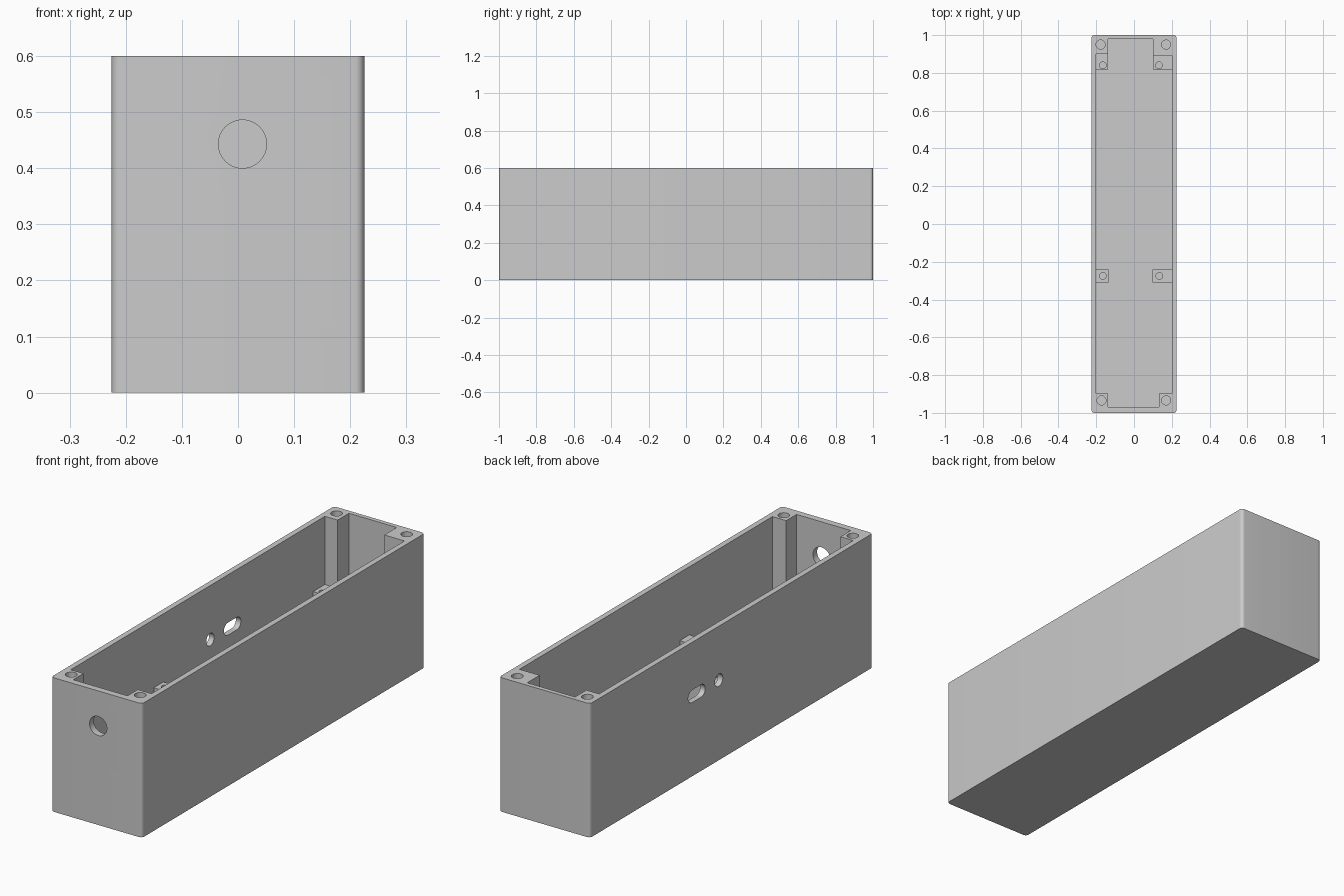
import bpy, bmesh, math

if "Cube" in bpy.data.objects:
    bpy.data.objects.remove(bpy.data.objects["Cube"], do_unlink=True)

W, L, H = 0.225, 1.0, 0.6      # half width, half length, height
FLOOR = 0.03
INNER = 0.2                    # half width of the cavity
STAND_TOP = 0.295

grey = bpy.data.materials.new("light_grey")
grey.use_nodes = True
grey.diffuse_color = (0.6, 0.6, 0.6, 1)
grey.node_tree.nodes["Principled BSDF"].inputs["Base Color"].default_value = (0.6, 0.6, 0.6, 1)


def prism(name, outline, z0, z1):
    """Extrude an outline of (x, y) points from z0 to z1."""
    bm = bmesh.new()
    face = bm.faces.new([bm.verts.new((x, y, z0)) for x, y in outline])
    top = bmesh.ops.extrude_face_region(bm, geom=[face])["geom"]
    verts = [v for v in top if isinstance(v, bmesh.types.BMVert)]
    bmesh.ops.translate(bm, verts=verts, vec=(0, 0, z1 - z0))
    bmesh.ops.recalc_face_normals(bm, faces=bm.faces)
    mesh = bpy.data.meshes.new(name)
    bm.to_mesh(mesh)
    bm.free()
    mesh.materials.append(grey)
    obj = bpy.data.objects.new(name, mesh)
    bpy.context.collection.objects.link(obj)
    return obj


def rect(x0, x1, y0, y1):
    return [(x0, y0), (x1, y0), (x1, y1), (x0, y1)]


def rounded(x, y, hx, hy, r, steps=8):
    """Rectangle outline with rounded corners; a circle when hx = hy = r."""
    pts = []
    for i, (sx, sy) in enumerate([(1, 1), (-1, 1), (-1, -1), (1, -1)]):
        for k in range(steps + 1):
            a = math.radians(90) * (i + k / steps)
            p = (x + sx * (hx - r) + r * math.cos(a), y + sy * (hy - r) + r * math.sin(a))
            if not pts or math.dist(p, pts[-1]) > 1e-5:
                pts.append(p)
    if math.dist(pts[0], pts[-1]) < 1e-5:
        pts.pop()
    return pts


def hole(x, y, r, z0, z1):
    return prism("hole_cutter", rounded(x, y, r, r, r), z0, z1)


def activate(obj):
    bpy.ops.object.select_all(action="DESELECT")
    obj.select_set(True)
    bpy.context.view_layer.objects.active = obj


def cut(obj, cutter):
    cutter.hide_render = True
    bpy.context.view_layer.update()
    activate(obj)
    mod = obj.modifiers.new("cut", "BOOLEAN")
    mod.operation = "DIFFERENCE"
    mod.solver = "EXACT"
    mod.object = cutter
    bpy.ops.object.modifier_apply(modifier=mod.name)
    bpy.data.objects.remove(cutter, do_unlink=True)


def smooth(obj):
    activate(obj)
    bpy.ops.object.shade_smooth_by_angle(angle=math.radians(30))


# Outer shell with rounded vertical edges
box = prism("box_shell", rounded(0, 0, W, L, 0.016), 0, H)

# Cavity, leaving a full-height post in each corner
cut(box, prism("cavity_cutter", [
    (-0.137, -0.97), (0.132, -0.97), (0.132, -0.897), (INNER, -0.897),
    (INNER, 0.892), (0.1, 0.892), (0.1, 0.98), (-0.137, 0.98),
    (-0.137, 0.9), (-INNER, 0.9), (-INNER, -0.897), (-0.137, -0.897),
], FLOOR, H + 0.1))

# Screw holes in the corner posts
for x, y in [(-0.172, -0.934), (0.17, -0.934), (-0.177, 0.95), (0.17, 0.95)]:
    cut(box, hole(x, y, 0.024, 0.35, H + 0.1))

# Round cable hole through the front wall
front_cutter = hole(0, 0, 0.043, -0.05, 0.05)
front_cutter.rotation_euler.x = math.radians(90)
front_cutter.location = (0.008, -L, 0.443)
cut(box, front_cutter)

# Round hole and slot through the -x wall
for y, half in [(0.089, 0.028), (0.246, 0.06)]:
    side = prism("side_cutter", rounded(0, 0, 0.028, half, 0.028), -0.05, 0.05)
    side.rotation_euler.y = math.radians(90)
    side.location = (-W, y, 0.358)
    cut(box, side)
smooth(box)

# Board standoffs along both walls, each with a pilot hole
standoffs = [
    ("rear_right_standoff", -INNER - 0.01, -0.137, 0.817, 0.91, -0.165, 0.84),
    ("rear_left_standoff", 0.1, INNER + 0.01, 0.817, 0.91, 0.132, 0.84),
    ("middle_right_standoff", -INNER - 0.01, -0.135, -0.31, -0.242, -0.165, -0.275),
    ("middle_left_standoff", 0.097, INNER + 0.01, -0.31, -0.242, 0.134, -0.275),
]
for name, x0, x1, y0, y1, hx, hy in standoffs:
    post = prism(name, rect(x0, x1, y0, y1), FLOOR - 0.01, STAND_TOP)
    cut(post, hole(hx, hy, 0.018, STAND_TOP - 0.15, STAND_TOP + 0.05))
    smooth(post)
